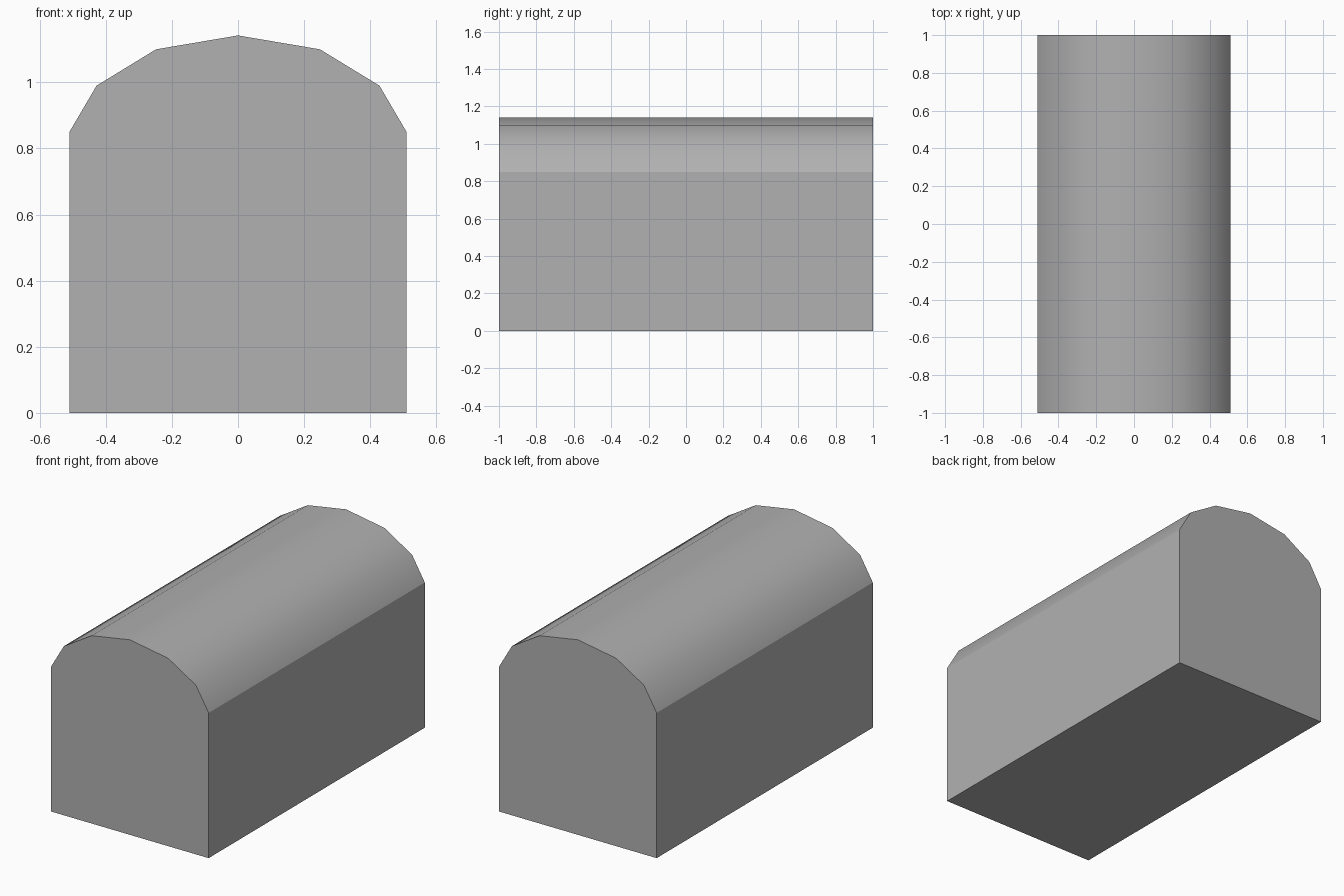
import bpy
import bmesh
import math

if "Cube" in bpy.data.objects:
    bpy.data.objects.remove(bpy.data.objects["Cube"])

# Right half of the arched cross-section, from base to ridge
half = [(0.51, 0.0), (0.51, 0.85), (0.428, 0.99), (0.248, 1.10)]
profile = half + [(0.0, 1.142)] + [(-x, z) for x, z in reversed(half)]

# Extrude the profile front to back as a closed solid
bm = bmesh.new()
face = bm.faces.new([bm.verts.new((x, -1.0, z)) for x, z in profile])
ext = bmesh.ops.extrude_face_region(bm, geom=[face], use_keep_orig=True)
moved = [v for v in ext["geom"] if isinstance(v, bmesh.types.BMVert)]
bmesh.ops.translate(bm, verts=moved, vec=(0, 2.0, 0))
bmesh.ops.recalc_face_normals(bm, faces=bm.faces[:])

mesh = bpy.data.meshes.new("arched_block")
bm.to_mesh(mesh)
bm.free()
block = bpy.data.objects.new("arched_block", mesh)
bpy.context.collection.objects.link(block)

# Darker grey surface
grey = bpy.data.materials.new("dark_grey")
grey.diffuse_color = (0.44, 0.44, 0.44, 1.0)
grey.use_nodes = True
grey.node_tree.nodes["Principled BSDF"].inputs["Base Color"].default_value = grey.diffuse_color
mesh.materials.append(grey)

# Smooth vault, crisp eaves and ends
bpy.context.view_layer.objects.active = block
block.select_set(True)
bpy.ops.object.shade_smooth_by_angle(angle=math.radians(29.3))
